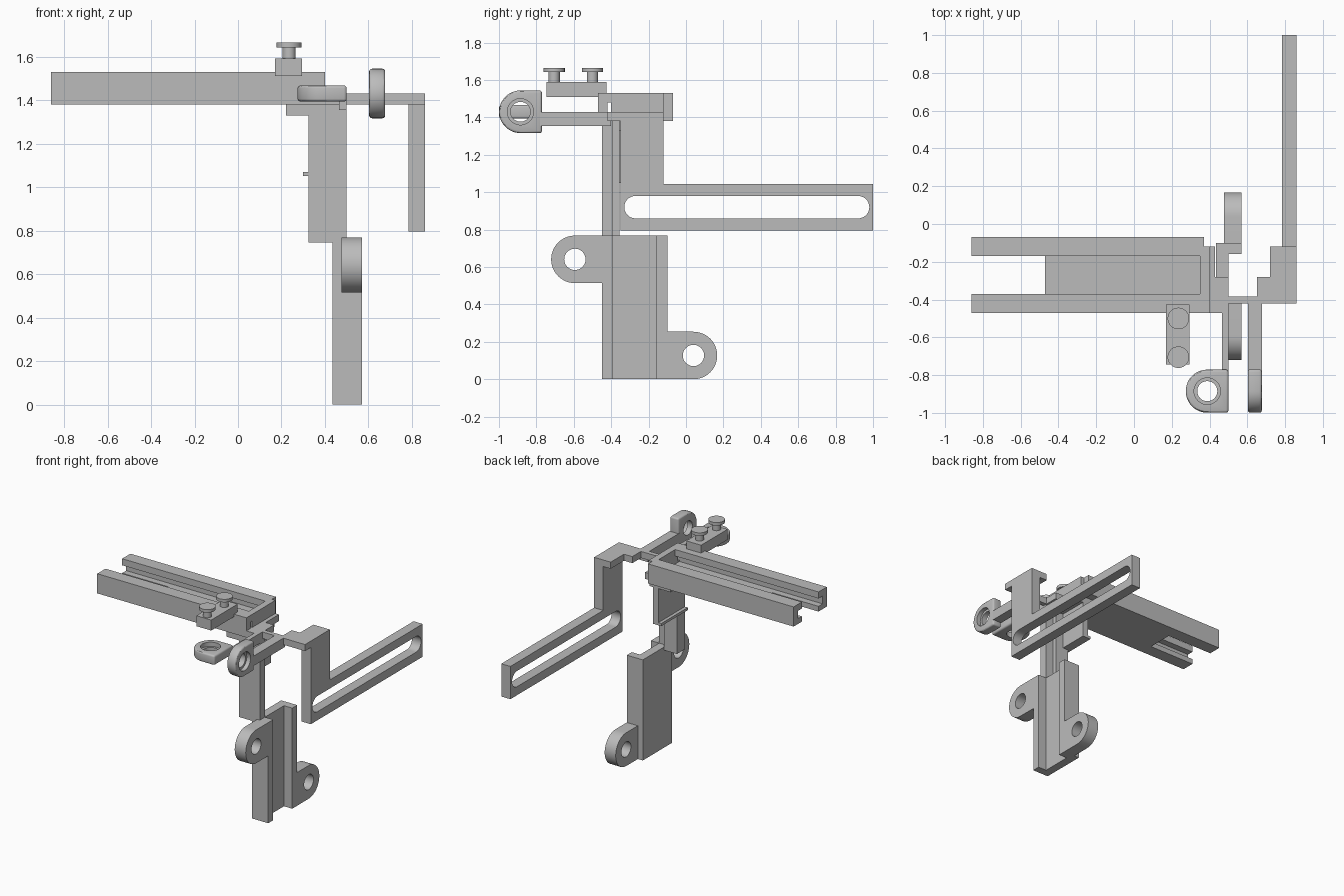
import bpy, bmesh, math

cube = bpy.data.objects.get("Cube")
if cube:
    bpy.data.objects.remove(cube, do_unlink=True)

grey = bpy.data.materials.new("plain grey")
grey.use_nodes = True
grey.diffuse_color = (0.5, 0.5, 0.5, 1)
grey.node_tree.nodes["Principled BSDF"].inputs["Base Color"].default_value = (0.5, 0.5, 0.5, 1)


def prism(name, axis, profile, lo, hi):
    """Extrude a 2D profile along an axis between lo and hi."""
    def place(u, v, w):
        return {"x": (w, u, v), "y": (u, w, v), "z": (u, v, w)}[axis]
    bm = bmesh.new()
    face = bm.faces.new([bm.verts.new(place(u, v, lo)) for u, v in profile])
    new = bmesh.ops.extrude_face_region(bm, geom=[face])["geom"]
    shift = place(0, 0, hi - lo)
    bmesh.ops.translate(bm, vec=shift, verts=[g for g in new if isinstance(g, bmesh.types.BMVert)])
    bmesh.ops.recalc_face_normals(bm, faces=bm.faces)
    me = bpy.data.meshes.new(name)
    bm.to_mesh(me)
    bm.free()
    me.materials.append(grey)
    ob = bpy.data.objects.new(name, me)
    bpy.context.collection.objects.link(ob)
    return ob


def box(name, x, y, z):
    return prism(name, "z", [(x[0], y[0]), (x[1], y[0]), (x[1], y[1]), (x[0], y[1])], *z)


def arc(cu, cv, r, start, sweep, n=24):
    return [(cu + r * math.cos(math.radians(start + sweep * i / n)),
             cv + r * math.sin(math.radians(start + sweep * i / n))) for i in range(n + 1)]


def disc(cu, cv, r):
    return arc(cu, cv, r, 0, 360, 40)[:-1]


def bake(ob):
    bpy.context.view_layer.update()
    deps = bpy.context.evaluated_depsgraph_get()
    me = bpy.data.meshes.new_from_object(ob.evaluated_get(deps))
    ob.modifiers.clear()
    ob.data = me


def cut(ob, cutter):
    """Subtract a cutter and discard it."""
    cutter.hide_render = True
    mod = ob.modifiers.new("cut", "BOOLEAN")
    mod.operation, mod.solver, mod.object = "DIFFERENCE", "EXACT", cutter
    bake(ob)
    bpy.data.objects.remove(cutter, do_unlink=True)


def tongue(name, axis, centre, r, facing, back, lo, hi, bevel=0):
    """Half-round lug whose rounded end faces -u or +u, with a flat back edge."""
    cu, cv = centre
    profile = arc(cu, cv, r, -90 if facing > 0 else 90, 180)
    profile += [(back, cv + facing * r), (back, cv - facing * r)]
    ob = prism(name, axis, profile, lo, hi)
    if bevel:
        mod = ob.modifiers.new("round", "BEVEL")
        mod.width, mod.segments, mod.limit_method = bevel, 3, "ANGLE"
        mod.angle_limit = math.radians(60)
        bake(ob)
    return ob


# Upper tray: two grooved rails, floor and end wall
for name, outer, inner, end in (("tray_back_rail", -0.07, -0.17, 0.37),
                                ("tray_front_rail", -0.47, -0.37, 0.40)):
    mid = (outer + inner) / 2
    prism(name, "x", [(outer, 1.38), (inner, 1.38), (inner, 1.42), (mid, 1.42),
                      (mid, 1.48), (inner, 1.48), (inner, 1.53), (outer, 1.53)], -0.86, end)
box("tray_floor", (-0.47, 0.36), (-0.42, -0.12), (1.38, 1.42))
box("tray_end_wall", (0.35, 0.40), (-0.40, -0.12), (1.38, 1.53))

# Clip with two studs
box("stud_block", (0.17, 0.295), (-0.745, -0.425), (1.51, 1.59))
for i, y in enumerate((-0.705, -0.5)):
    prism(f"stud_stem_{i}", "z", disc(0.235, y, 0.03), 1.58, 1.645)
    prism(f"stud_cap_{i}", "z", disc(0.235, y, 0.057), 1.642, 1.665)

# Connecting plate and stepped side bracket
prism("connecting_plate", "z", [
    (0.35, -0.47), (0.465, -0.47), (0.465, -0.42), (0.86, -0.42), (0.86, -0.12),
    (0.72, -0.12), (0.72, -0.28), (0.65, -0.28), (0.65, -0.385), (0.5, -0.385),
    (0.5, -0.28), (0.43, -0.28), (0.43, -0.12), (0.35, -0.12)], 1.38, 1.43)
bracket = prism("slotted_bracket", "x", [
    (-0.35, 0.795), (1, 0.795), (1, 1.045), (-0.12, 1.045), (-0.12, 1.4), (-0.35, 1.4)],
    0.783, 0.86)
slot = arc(-0.27, 0.92, 0.06, 90, 180) + arc(0.92, 0.92, 0.06, -90, 180)
cut(bracket, prism("slot_cutter", "x", slot, 0.7, 0.95))

# Arms carrying the two eyelets
box("side_arm", (0.603, 0.677), (-0.78, -0.40), (1.355, 1.43))
box("front_arm", (0.465, 0.5), (-0.78, -0.40), (1.355, 1.43))
side_eye = tongue("side_eyelet", "x", (-0.885, 1.43), 0.114, -1, -0.77, 0.603, 0.677, 0.013)
cut(side_eye, prism("bore", "x", disc(-0.885, 1.43, 0.053), 0.5, 0.8))
cut(side_eye, prism("counterbore", "x", disc(-0.885, 1.43, 0.07), 0.645, 0.8))
front_eye = tongue("front_eyelet", "z", (0.388, -0.885), 0.114, -1, 0.5, 1.393, 1.467, 0.013)
cut(front_eye, prism("bore", "z", disc(0.388, -0.885, 0.053), 1.3, 1.6))
cut(front_eye, prism("counterbore", "z", disc(0.388, -0.885, 0.07), 1.435, 1.6))

# Pillar with rear plate and small ledge
prism("pillar", "z", [(0.325, -0.45), (0.5, -0.45), (0.5, -0.39), (0.435, -0.39),
                      (0.435, -0.355), (0.325, -0.355)], 0.745, 1.385)
box("pillar_rear_plate", (0.325, 0.37), (-0.40, -0.13), (1.05, 1.385))
box("pillar_ledge", (0.30, 0.33), (-0.45, -0.13), (1.05, 1.07))
box("pillar_head", (0.22, 0.40), (-0.45, -0.13), (1.33, 1.382))

# Lower channel with two lugs
prism("lower_channel", "z", [
    (0.435, -0.45), (0.57, -0.45), (0.57, -0.39), (0.5, -0.39), (0.5, -0.16),
    (0.57, -0.16), (0.57, -0.10), (0.435, -0.10)], 0, 0.768)
for name, centre, facing, back in (("upper_lug", (-0.594, 0.641), -1, -0.42),
                                   ("lower_lug", (0.04, 0.127), 1, -0.13)):
    lug = tongue(name, "x", centre, 0.127, facing, back, 0.477, 0.57)
    cut(lug, prism("bore", "x", disc(*centre, 0.057), 0.4, 0.7))

# Smooth the round parts and keep hard edges
for ob in bpy.context.collection.objects:
    if ob.type == "MESH" and ob.data.materials and ob.data.materials[0] == grey:
        ob.data.shade_smooth()
        ob.data.set_sharp_from_angle(angle=math.radians(30))
